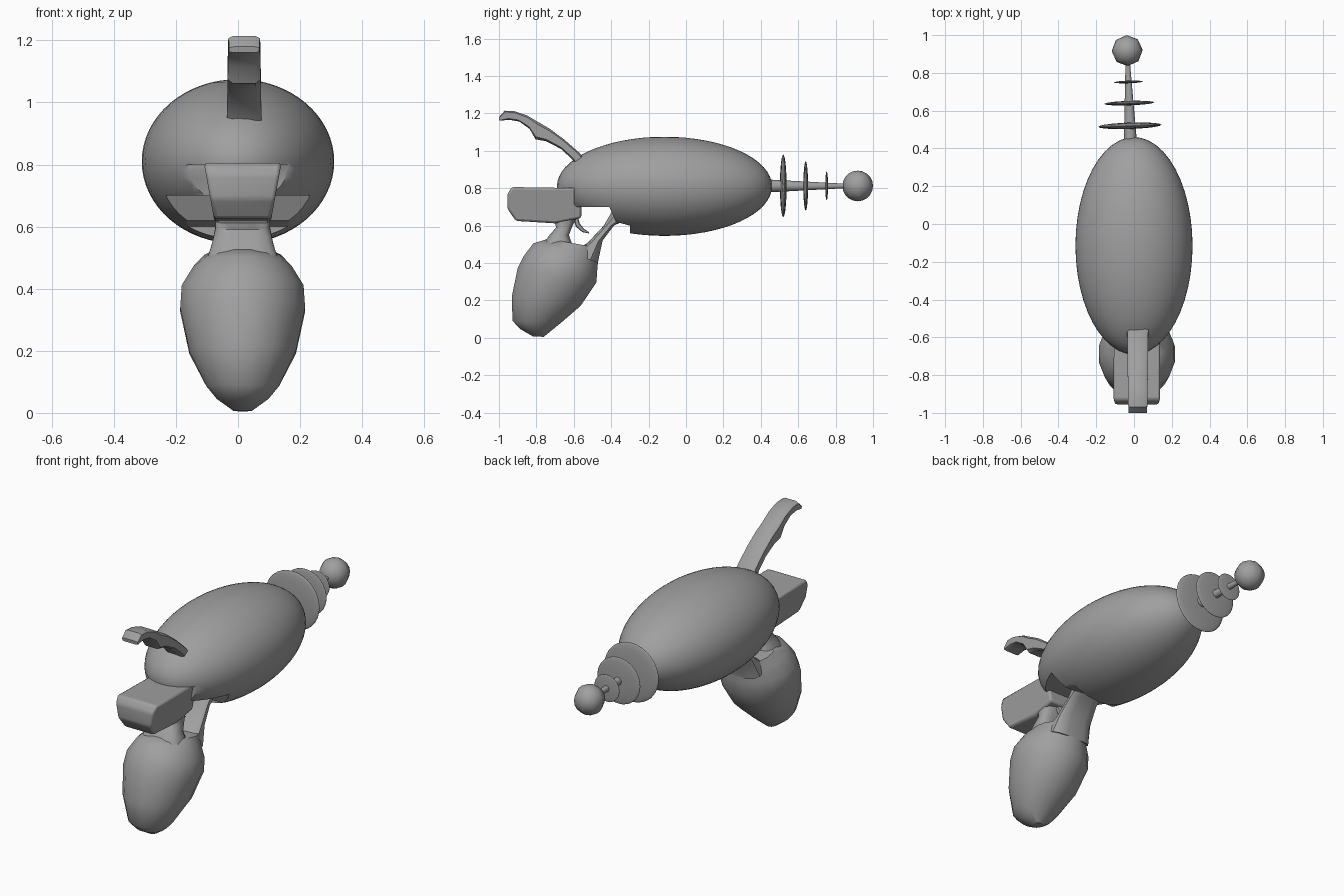
import bpy, bmesh, math
from mathutils import Vector

if "Cube" in bpy.data.objects:
    bpy.data.objects.remove(bpy.data.objects["Cube"], do_unlink=True)

grey = bpy.data.materials.new("plain_grey")
grey.use_nodes = True
colour = (0.35, 0.35, 0.35, 1)
grey.diffuse_color = colour
grey.node_tree.nodes["Principled BSDF"].inputs["Base Color"].default_value = colour

CX = 0.015  # grip, block and fin sit slightly off the middle


def activate(ob):
    bpy.ops.object.select_all(action="DESELECT")
    ob.select_set(True)
    bpy.context.view_layer.objects.active = ob


def smooth(ob, degrees=40):
    activate(ob)
    bpy.ops.object.shade_smooth_by_angle(angle=math.radians(degrees))


def make(name, bm):
    bmesh.ops.recalc_face_normals(bm, faces=bm.faces)
    mesh = bpy.data.meshes.new(name)
    bm.to_mesh(mesh)
    bm.free()
    mesh.materials.append(grey)
    ob = bpy.data.objects.new(name, mesh)
    bpy.context.collection.objects.link(ob)
    return ob


def loft(name, sections, sides=16, power=1.0, cx=CX, degrees=40):
    """Skin rounded sections, each spanning two (y, z) points with a half width."""
    bm = bmesh.new()
    rings = []
    for a, b, w in sections:
        a, b = Vector((cx, *a)), Vector((cx, *b))
        ring = []
        for i in range(sides):
            t = math.tau * (i + 0.5) / sides
            c, s = (math.copysign(abs(f) ** power, f) for f in (math.cos(t), math.sin(t)))
            ring.append(bm.verts.new((a + b) / 2 + (b - a) / 2 * c + Vector((w * s, 0, 0))))
        rings.append(ring)
    for p, q in zip(rings, rings[1:]):
        for i in range(sides):
            j = (i + 1) % sides
            bm.faces.new((p[i], p[j], q[j], q[i]))
    bm.faces.new(rings[0])
    bm.faces.new(rings[-1])
    ob = make(name, bm)
    smooth(ob, degrees)
    return ob


def prism(name, profile, top, bottom, cx=CX):
    """Extrude a (y, z) profile across x, tapering from top to bottom."""
    bm = bmesh.new()
    zs = [z for _, z in profile]
    low, high = min(zs), max(zs)
    ends = []
    for side in (-1, 1):
        ends.append([bm.verts.new((cx + side * (bottom + (top - bottom) * (z - low) / (high - low)), y, z))
                     for y, z in profile])
        bm.faces.new(ends[-1])
    for i in range(len(profile)):
        j = (i + 1) % len(profile)
        bm.faces.new((ends[0][i], ends[0][j], ends[1][j], ends[1][i]))
    return make(name, bm)


def ball(name, centre, scale, segments, rings, yaw=0):
    bpy.ops.mesh.primitive_uv_sphere_add(segments=segments, ring_count=rings, location=centre)
    ob = bpy.context.object
    ob.name = name
    ob.scale = scale
    ob.rotation_euler.z = yaw
    ob.data.materials.append(grey)
    smooth(ob, 60)
    return ob


# Egg-shaped body with the lower rear cut away
body = ball("body", (0, -0.115, 0.81), (0.31, 0.575, 0.265), 48, 32)
cutter = prism("body_cutter", [(-0.8, 0.8), (-0.6, 0.8), (-0.6, 0.7), (-0.41, 0.7), (-0.375, 0.62),
                               (-0.3, 0.6), (-0.3, 0.45), (-0.8, 0.45)], 0.5, 0.5)
cutter.hide_render = True
cut = body.modifiers.new("cut", "BOOLEAN")
cut.operation, cut.solver, cut.object = "DIFFERENCE", "EXACT", cutter
activate(body)
bpy.ops.object.modifier_apply(modifier="cut")
bpy.data.objects.remove(cutter, do_unlink=True)
smooth(body, 35)

# Rear block, narrower below
block = prism("rear_block", [(-0.56, 0.8), (-0.93, 0.806), (-0.955, 0.77), (-0.955, 0.69),
                             (-0.91, 0.625), (-0.7, 0.612), (-0.56, 0.64)], 0.125, 0.09)
bevel = block.modifiers.new("soft_edges", "BEVEL")
bevel.width, bevel.segments = 0.012, 2
smooth(block)

# Bulging grip
loft("grip", [((-0.82, 0.008), (-0.76, 0.005), 0.03),
              ((-0.885, 0.045), (-0.71, 0.045), 0.085),
              ((-0.93, 0.09), (-0.66, 0.085), 0.12),
              ((-0.935, 0.22), (-0.56, 0.17), 0.175),
              ((-0.905, 0.37), (-0.475, 0.295), 0.205),
              ((-0.87, 0.44), (-0.47, 0.37), 0.2),
              ((-0.82, 0.505), (-0.465, 0.43), 0.16),
              ((-0.74, 0.53), (-0.46, 0.48), 0.125)], 16)

# Struts either side of the trigger opening
loft("front_strut", [((-0.62, 0.46), (-0.47, 0.4), 0.125),
                     ((-0.53, 0.505), (-0.445, 0.52), 0.105),
                     ((-0.44, 0.60), (-0.385, 0.6), 0.09),
                     ((-0.40, 0.67), (-0.32, 0.63), 0.09)], 12, 0.6)
loft("rear_strut", [((-0.77, 0.49), (-0.60, 0.48), 0.12),
                    ((-0.735, 0.545), (-0.625, 0.55), 0.1),
                    ((-0.695, 0.59), (-0.605, 0.6), 0.09),
                    ((-0.71, 0.64), (-0.58, 0.65), 0.09)], 12, 0.6)

# Hooked trigger
loft("trigger", [((-0.60, 0.72), (-0.56, 0.72), 0.03),
                 ((-0.605, 0.65), (-0.58, 0.655), 0.03),
                 ((-0.59, 0.595), (-0.567, 0.61), 0.028),
                 ((-0.555, 0.565), (-0.545, 0.583), 0.025),
                 ((-0.518, 0.558), (-0.518, 0.565), 0.02)], 8, 0.5)

# Swept hammer fin
loft("hammer_fin", [((-0.53, 0.94), (-0.58, 0.91), 0.06),
                    ((-0.57, 0.99), (-0.61, 0.955), 0.057),
                    ((-0.65, 1.06), (-0.67, 1.01), 0.056),
                    ((-0.73, 1.12), (-0.75, 1.05), 0.055),
                    ((-0.79, 1.155), (-0.805, 1.06), 0.055),
                    ((-0.85, 1.19), (-0.835, 1.115), 0.054),
                    ((-0.92, 1.213), (-0.89, 1.155), 0.053),
                    ((-0.97, 1.215), (-0.945, 1.165), 0.052),
                    ((-1.0, 1.18), (-0.998, 1.16), 0.05)], 8, 0.4, 0.02, 35)

# Tapered barrel rod, turned slightly to one side
YAW = 0.033
bpy.ops.mesh.primitive_cone_add(vertices=16, radius1=0.036, radius2=0.011, depth=0.46,
                                location=(-0.026, 0.64, 0.812),
                                rotation=(-math.pi / 2, 0, YAW))
rod = bpy.context.object
rod.name = "barrel_rod"
rod.data.materials.append(grey)
smooth(rod)

# Shrinking lens-shaped discs and the end ball
for i, (y, radius, thick) in enumerate([(0.52, 0.167, 0.017), (0.64, 0.132, 0.012), (0.752, 0.077, 0.007)]):
    ball(f"barrel_disc_{i + 1}", (-0.022 - YAW * (y - 0.52), y, 0.812), (radius, thick, radius), 20, 16, YAW)
ball("barrel_ball", (-0.036, 0.918, 0.812), (0.082, 0.082, 0.082), 8, 10, YAW)
